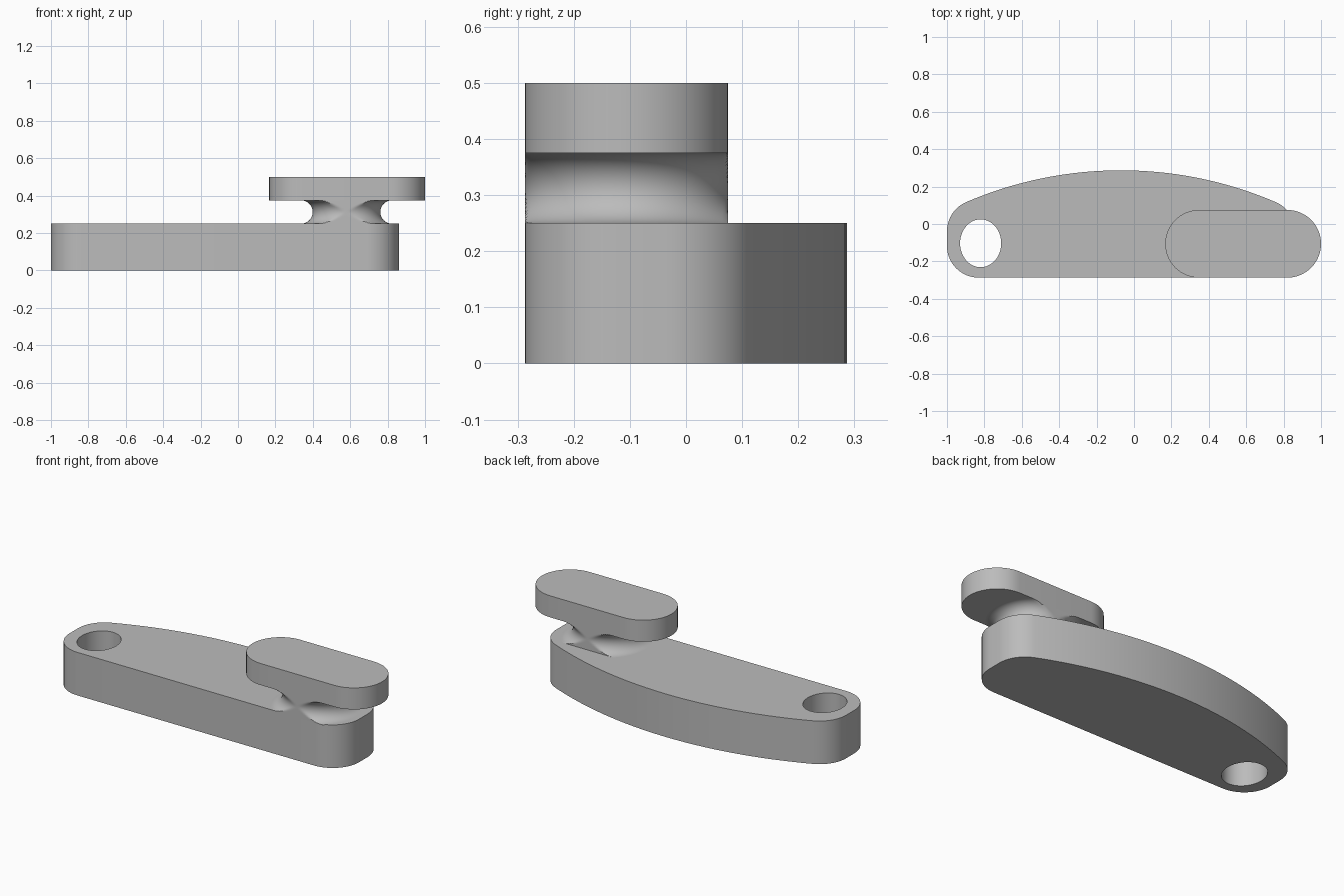
import bpy, bmesh
from math import sin, cos, pi, tau, atan2, sqrt, radians

cube = bpy.data.objects.get("Cube")
if cube:
    bpy.data.objects.remove(cube, do_unlink=True)

grey = bpy.data.materials.new("mid grey")
grey.use_nodes = True
colour = (0.5, 0.5, 0.5, 1)
grey.diffuse_color = colour
grey.node_tree.nodes["Principled BSDF"].inputs["Base Color"].default_value = colour


def arc(cx, cy, r, start, end, steps):
    return [(cx + r * cos(start + (end - start) * i / steps),
             cy + r * sin(start + (end - start) * i / steps)) for i in range(steps + 1)]


def finish(name, bm):
    bmesh.ops.remove_doubles(bm, verts=bm.verts, dist=1e-5)
    bmesh.ops.recalc_face_normals(bm, faces=bm.faces)
    mesh = bpy.data.meshes.new(name)
    bm.to_mesh(mesh)
    bm.free()
    mesh.materials.append(grey)
    obj = bpy.data.objects.new(name, mesh)
    bpy.context.collection.objects.link(obj)
    return obj


def prism(name, outline, z0, z1):
    bm = bmesh.new()
    face = bm.faces.new([bm.verts.new((x, y, z0)) for x, y in outline])
    top = bmesh.ops.extrude_face_region(bm, geom=[face])["geom"]
    bmesh.ops.translate(bm, vec=(0, 0, z1 - z0),
                        verts=[g for g in top if isinstance(g, bmesh.types.BMVert)])
    return finish(name, bm)


def smooth(obj):
    bpy.ops.object.select_all(action="DESELECT")
    obj.select_set(True)
    bpy.context.view_layer.objects.active = obj
    bpy.ops.object.shade_smooth_by_angle(angle=radians(30))


# Arm body: flat front, bowed back, rounded ends
FRONT, BACK, MID = -0.287, 0.287, -0.07
BOW, CORNER = 2.1, 0.17
bow_y = BACK - BOW
dx = 0.93 - CORNER
dy = sqrt((BOW - CORNER) ** 2 - dx ** 2)
tilt = atan2(dy, dx)
outline = (arc(MID + dx, FRONT + CORNER, CORNER, -pi / 2, 0, 16)
           + arc(MID + dx, bow_y + dy, CORNER, 0, tilt, 16)
           + arc(MID, bow_y, BOW, tilt, pi - tilt, 40)[1:-1]
           + arc(MID - dx, bow_y + dy, CORNER, pi - tilt, pi, 16)
           + arc(MID - dx, FRONT + CORNER, CORNER, pi, 1.5 * pi, 16))
body = prism("arm_body", outline, 0, 0.25)

# Oval through hole
hole = [(-0.82 + 0.11 * cos(tau * i / 64), -0.103 + 0.128 * sin(tau * i / 64)) for i in range(64)]
cutter = prism("hole_cutter", hole, -0.1, 0.35)
cut = body.modifiers.new("hole", "BOOLEAN")
cut.object, cut.operation, cut.solver = cutter, "DIFFERENCE", "EXACT"
bpy.context.view_layer.objects.active = body
bpy.ops.object.modifier_apply(modifier=cut.name)
bpy.data.objects.remove(cutter, do_unlink=True)
smooth(body)

# Raised pad with half-round ends
PAD_R, PAD_Y = 0.181, -0.106
pad = prism("top_pad", arc(0.819, PAD_Y, PAD_R, -pi / 2, pi / 2, 32)
            + arc(0.348, PAD_Y, PAD_R, pi / 2, 1.5 * pi, 32), 0.375, 0.5)
smooth(pad)

# Waisted neck: turned concave profile, trimmed flat at the front and back of the pad
FILLET, SEGMENTS = 0.0625, 128
bm = bmesh.new()
rings = []
for off, z in arc(PAD_R + FILLET, 0.3125, FILLET, 1.5 * pi, pi / 2, 24):
    ring = []
    for i in range(SEGMENTS):
        a = tau * i / SEGMENTS
        y = max(-PAD_R, min(PAD_R, off * sin(a)))
        ring.append(bm.verts.new((0.58 + off * cos(a), PAD_Y + y, z)))
    rings.append(ring)
for low, high in zip(rings, rings[1:]):
    for i in range(SEGMENTS):
        j = (i + 1) % SEGMENTS
        bm.faces.new((low[i], low[j], high[j], high[i]))
smooth(finish("neck", bm))
